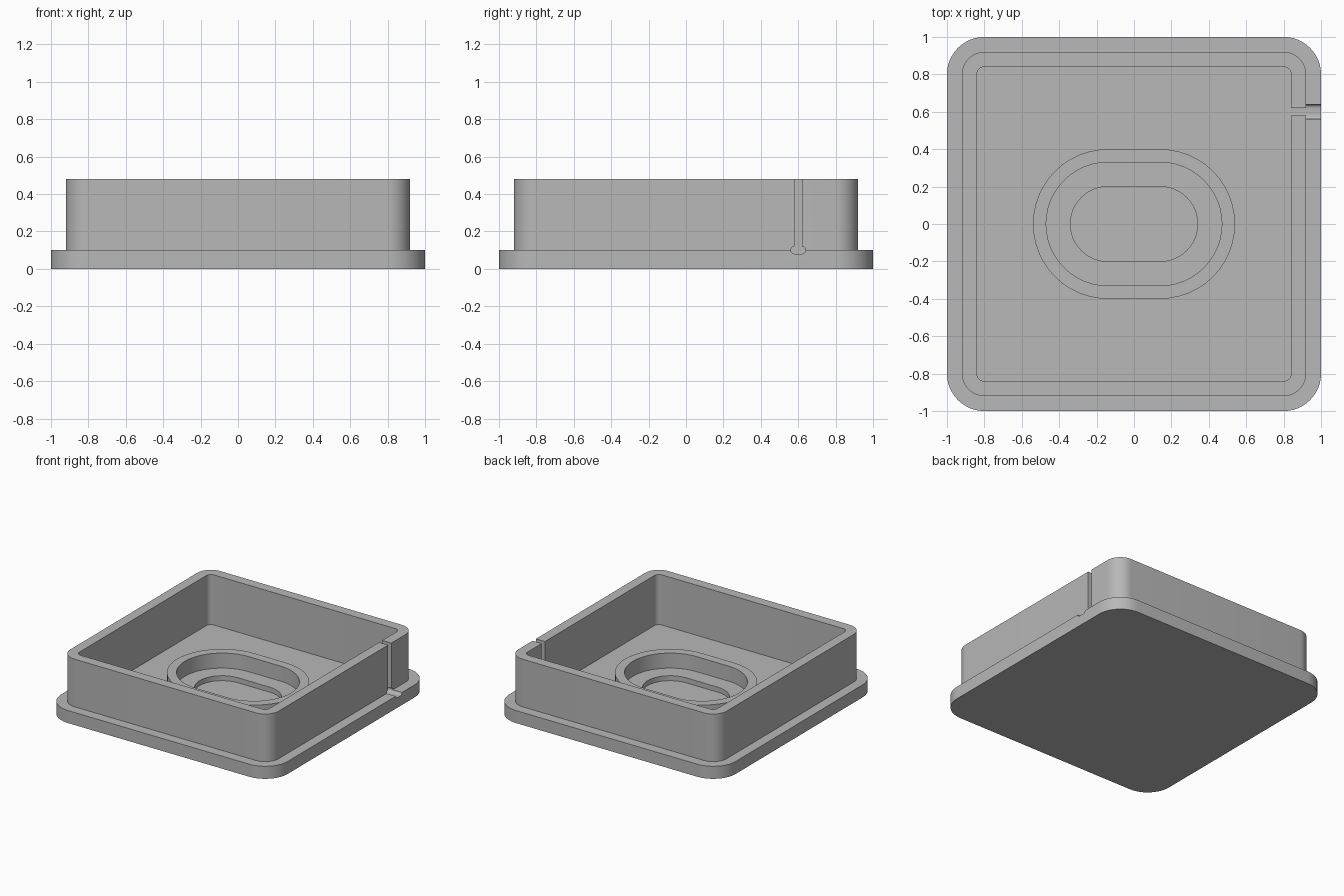
import bpy
import bmesh
from math import sin, cos, pi, radians

default = bpy.data.objects.get("Cube")
if default:
    bpy.data.objects.remove(default, do_unlink=True)

grey = bpy.data.materials.new("plain grey")
grey.use_nodes = True
colour = (0.48, 0.48, 0.48, 1)
grey.diffuse_color = colour
grey.node_tree.nodes["Principled BSDF"].inputs["Base Color"].default_value = colour

STEPS = 12  # segments per rounded corner


def rounded(hx, hy, r, z):
    """Rounded rectangle; a stadium when the radius equals the half depth."""
    pts = []
    for q, (sx, sy) in enumerate([(1, 1), (-1, 1), (-1, -1), (1, -1)]):
        for i in range(STEPS + 1):
            a = (q + i / STEPS) * pi / 2
            pts.append((sx * (hx - r) + r * cos(a), sy * (hy - r) + r * sin(a), z))
    return pts


def finish(name, bm):
    bmesh.ops.remove_doubles(bm, verts=bm.verts, dist=1e-5)
    bmesh.ops.recalc_face_normals(bm, faces=bm.faces)
    mesh = bpy.data.meshes.new(name)
    bm.to_mesh(mesh)
    bm.free()
    mesh.materials.append(grey)
    obj = bpy.data.objects.new(name, mesh)
    bpy.context.collection.objects.link(obj)
    return obj


def loft(name, sections, closed=False):
    """Bridge successive sections, then either cap the ends or join them."""
    bm = bmesh.new()
    loops = [[bm.verts.new(p) for p in s] for s in sections]
    pairs = list(zip(loops, loops[1:]))
    if closed:
        pairs.append((loops[-1], loops[0]))
    else:
        bm.faces.new(loops[0])
        bm.faces.new(loops[-1])
    for a, b in pairs:
        for i in range(len(a)):
            j = (i + 1) % len(a)
            bm.faces.new((a[i], a[j], b[j], b[i]))
    return finish(name, bm)


def smooth(obj):
    bpy.ops.object.select_all(action='DESELECT')
    obj.select_set(True)
    bpy.context.view_layer.objects.active = obj
    bpy.ops.object.shade_smooth_by_angle(angle=radians(30))


# Flanged tray: base plate, walls, floor and sunken oval recess
FLOOR, RIM, PLATE, RECESS = 0.08, 0.48, 0.1, 0.04
tray = loft("tray", [
    rounded(1, 1, 0.2, 0),
    rounded(1, 1, 0.2, PLATE),
    rounded(0.92, 0.92, 0.12, PLATE),
    rounded(0.92, 0.92, 0.12, RIM),
    rounded(0.84, 0.84, 0.04, RIM),
    rounded(0.84, 0.84, 0.04, FLOOR),
    rounded(0.34, 0.2, 0.2, FLOOR),
    rounded(0.34, 0.2, 0.2, RECESS),
])

# Keyhole slot through the left wall and across the flange
r = 0.02
half = [(r + r * sin(a), PLATE + 0.0005 - r * cos(a))
        for a in [i * pi / 8 for i in range(8)]]
half += [(r, PLATE + r), (r, 0.6)]
profile = [(0.6 + y, z) for y, z in half] + [(0.6 - y, z) for y, z in reversed(half)]
cutter = loft("slot_cutter", [[(x, y, z) for y, z in profile] for x in (0.8, 1.1)])
cutter.hide_render = True
cut = tray.modifiers.new("slot", 'BOOLEAN')
cut.operation = 'DIFFERENCE'
cut.solver = 'EXACT'
cut.object = cutter
bpy.context.view_layer.objects.active = tray
bpy.ops.object.modifier_apply(modifier=cut.name)
bpy.data.objects.remove(cutter, do_unlink=True)

# Raised oval collar around the recess
TOP = 0.2
collar = loft("oval_collar", [
    rounded(0.54, 0.4, 0.4, FLOOR - 0.01),
    rounded(0.54, 0.4, 0.4, TOP),
    rounded(0.47, 0.33, 0.33, TOP),
    rounded(0.47, 0.33, 0.33, FLOOR - 0.01),
], closed=True)

for part in (tray, collar):
    smooth(part)
